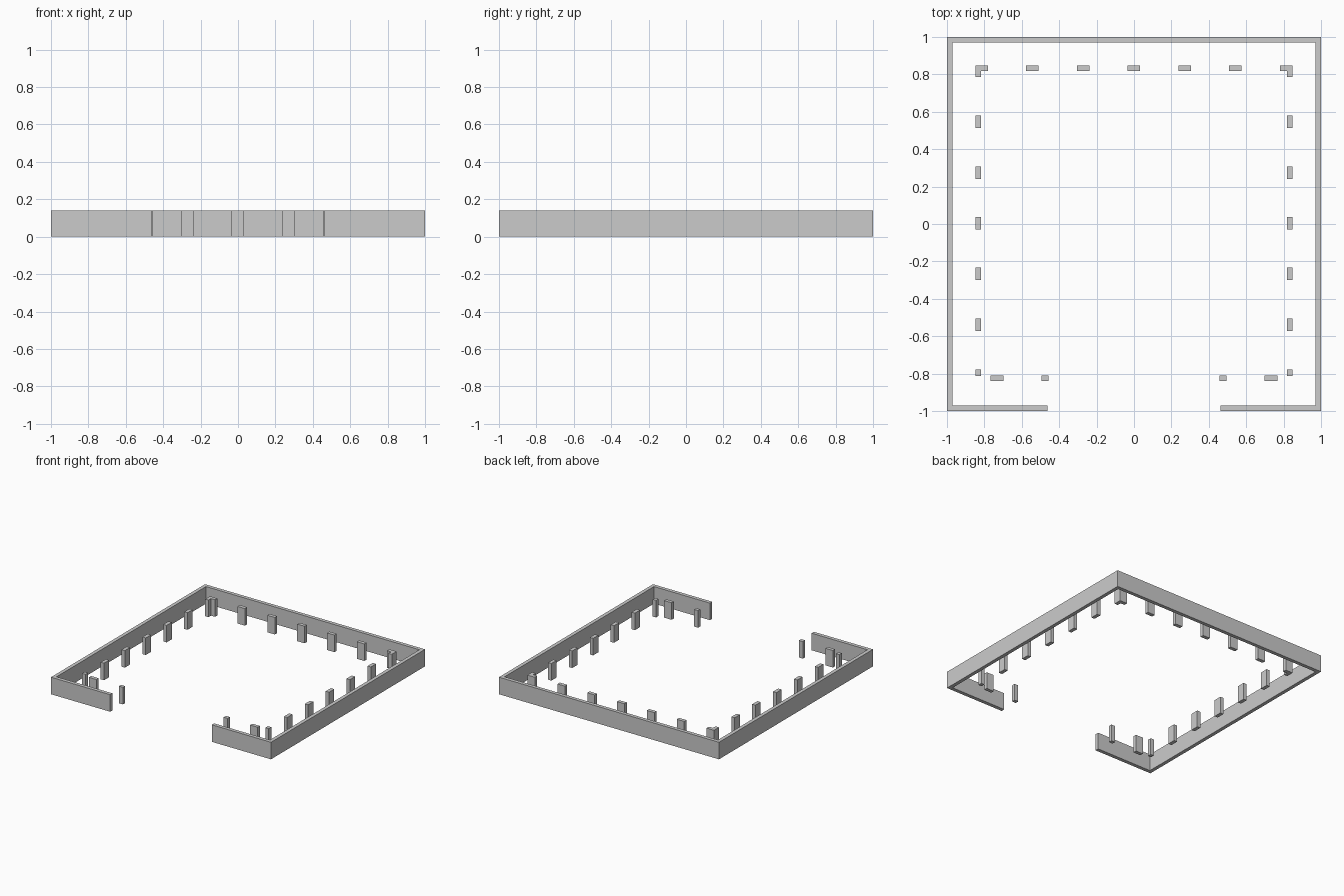
import bpy, bmesh

if "Cube" in bpy.data.objects:
    bpy.data.objects.remove(bpy.data.objects["Cube"])

H = 0.14    # common height of wall and posts
T = 0.03    # material thickness


def prism(name, outline):
    """Extrude a flat outline from the ground up to the common height."""
    bm = bmesh.new()
    face = bm.faces.new([bm.verts.new((x, y, 0)) for x, y in outline])
    top = bmesh.ops.extrude_face_region(bm, geom=[face], use_keep_orig=True)
    verts = [v for v in top["geom"] if isinstance(v, bmesh.types.BMVert)]
    bmesh.ops.translate(bm, verts=verts, vec=(0, 0, H))
    bmesh.ops.recalc_face_normals(bm, faces=bm.faces)
    mesh = bpy.data.meshes.new(name)
    bm.to_mesh(mesh)
    bm.free()
    obj = bpy.data.objects.new(name, mesh)
    bpy.context.collection.objects.link(obj)
    return obj


def post(name, x0, x1, y0, y1):
    return prism(name, [(x0, y0), (x1, y0), (x1, y1), (x0, y1)])


# Perimeter wall with a wide opening at the front
G, I = 0.462, 1 - T
half = [(G, -1), (1, -1), (1, 1)]
inner = [(I, I), (I, -I), (G, -I)]
prism("perimeter_wall",
      half + [(-x, y) for x, y in reversed(half)]
      + [(-x, y) for x, y in reversed(inner)] + inner)

# Post rows inside the wall
E = 0.848           # outer line of the post rows
W = 0.067           # post width
PITCH = 0.2712

# Back row
for k in range(-2, 3):
    c = k * PITCH - 0.001
    post(f"back_post_{k + 3}", c - W / 2, c + W / 2, E - T, E)

for side, s in (("left", -1), ("right", 1)):
    # L-shaped back corner post
    a, b = E - W, E - T
    prism(f"{side}_corner_post",
          [(s * x, y) for x, y in [(a, E), (E, E), (E, a + 0.004), (b, a + 0.004), (b, b), (a, b)]])
    # Side row
    for k in range(-2, 3):
        c = k * PITCH + 0.004
        post(f"{side}_side_post_{k + 3}", s * b, s * E, c - W / 2, c + W / 2)
    # Short end post, then the front row beside the opening
    post(f"{side}_end_post", s * b, s * E, -0.812, -0.779)
    post(f"{side}_front_post", s * 0.699, s * 0.767, -0.84, -0.811)
    post(f"{side}_entrance_post", s * 0.458, s * 0.494, -0.84, -0.811)
